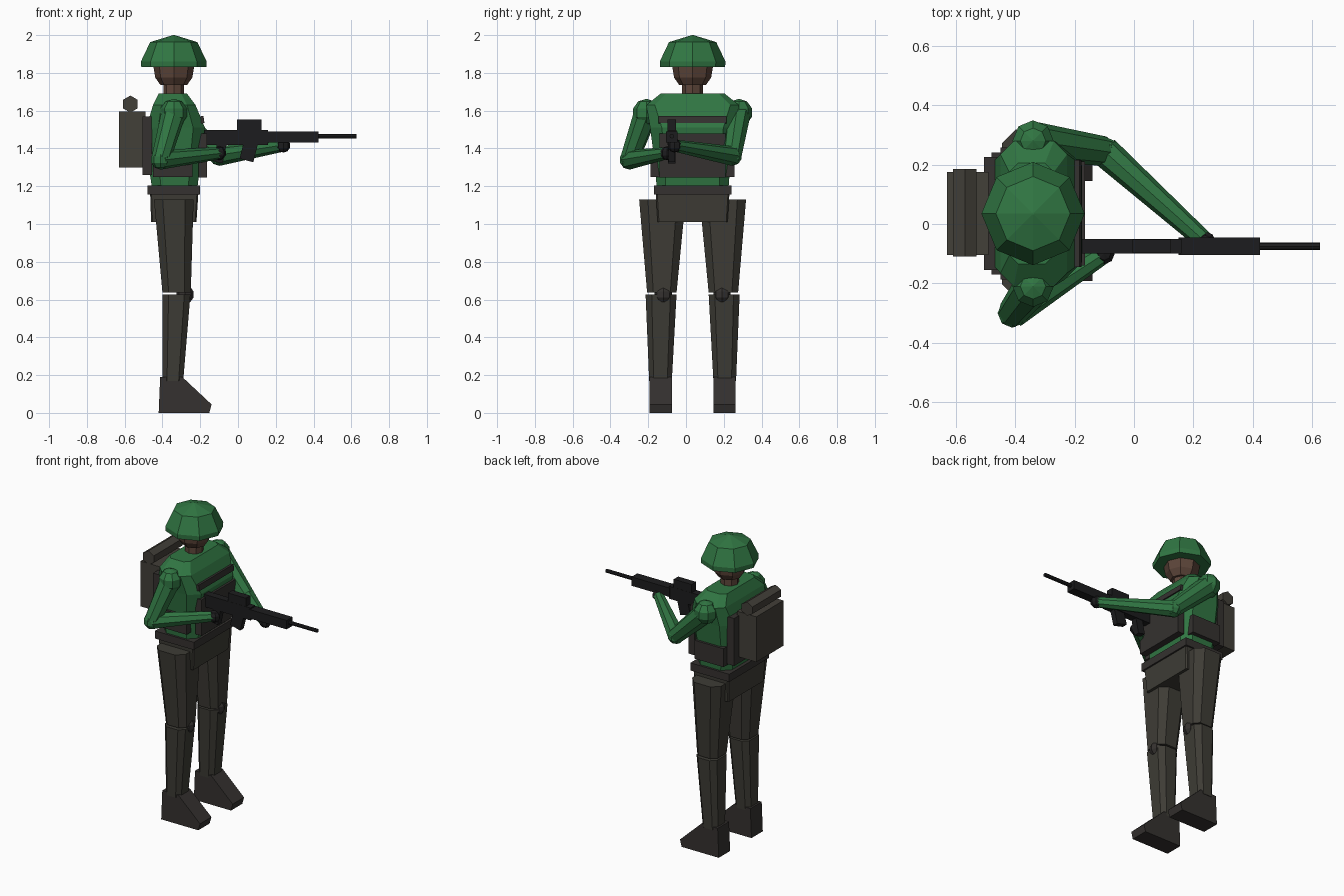
import bpy, bmesh, math
from mathutils import Vector, Matrix

if "Cube" in bpy.data.objects:
    bpy.data.objects.remove(bpy.data.objects["Cube"])

CY = 0.035   # body centre line in y
CX = -0.34   # helmet, head and shoulder line in x


def mat(name, rgb):
    m = bpy.data.materials.new(name)
    m.diffuse_color = (*rgb, 1)
    m.use_nodes = True
    m.node_tree.nodes["Principled BSDF"].inputs["Base Color"].default_value = m.diffuse_color
    return m


GREEN = mat("green_cloth", (0.03, 0.18, 0.055))
CLOTH = mat("dark_cloth", (0.048, 0.045, 0.036))
GEAR = mat("gear", (0.035, 0.031, 0.029))
PACK = mat("pack_canvas", (0.055, 0.05, 0.04))
SKIN = mat("skin", (0.11, 0.06, 0.042))
BLACK = mat("gunmetal", (0.012, 0.012, 0.013))


def finish(name, bm, material):
    bmesh.ops.recalc_face_normals(bm, faces=bm.faces)
    me = bpy.data.meshes.new(name)
    bm.to_mesh(me)
    bm.free()
    me.materials.append(material)
    ob = bpy.data.objects.new(name, me)
    bpy.context.collection.objects.link(ob)
    return ob


def skin_rings(name, rings, material):
    """Join rings of points into a closed solid."""
    bm = bmesh.new()
    loops = [[bm.verts.new(p) for p in r] for r in rings]
    n = len(loops[0])
    for a, b in zip(loops, loops[1:]):
        for i in range(n):
            bm.faces.new((a[i], a[(i + 1) % n], b[(i + 1) % n], b[i]))
    bm.faces.new(loops[0])
    bm.faces.new(loops[-1])
    return finish(name, bm, material)


def loft(name, sections, material, cy=CY, ch=0.25):
    """Chamfered rectangles; each section is z, x_min, x_max, y offset, half width."""
    rings = []
    for z, x0, x1, dy, hy in sections:
        cx, hx, y = (x0 + x1) / 2, (x1 - x0) / 2, cy + dy
        c = ch * 2 * min(hx, hy)
        pts = [(hx, hy - c), (hx - c, hy), (c - hx, hy), (-hx, hy - c),
               (-hx, c - hy), (c - hx, -hy), (hx - c, -hy), (hx, c - hy)]
        rings.append([(cx + px, y + py, z) for px, py in pts])
    return skin_rings(name, rings, material)


def lathe(name, profile, sides, material):
    rings = [[(CX + r * math.cos(2 * math.pi * i / sides),
               CY + r * math.sin(2 * math.pi * i / sides), z)
              for i in range(sides)] for r, z in profile]
    return skin_rings(name, rings, material)


def box(name, x, y, z, material, tilt=0):
    bm = bmesh.new()
    bmesh.ops.create_cube(bm, size=1)
    size = Vector((x[1] - x[0], y[1] - y[0], z[1] - z[0]))
    mid = Vector((sum(x), sum(y), sum(z))) / 2
    bm.transform(Matrix.Translation(mid) @ Matrix.Rotation(tilt, 4, 'Y')
                 @ Matrix.Diagonal(size).to_4x4())
    return finish(name, bm, material)


def rod(name, p, q, r1, r2, material, sides=8):
    p, q = Vector(p), Vector(q)
    bm = bmesh.new()
    bmesh.ops.create_cone(bm, cap_ends=True, segments=sides, radius1=r1,
                          radius2=r2, depth=(q - p).length)
    rot = (q - p).to_track_quat('Z', 'Y').to_matrix().to_4x4()
    bm.transform(Matrix.Translation((p + q) / 2) @ rot)
    return finish(name, bm, material)


def ball(name, c, r, material, squash=(1, 1, 1)):
    bm = bmesh.new()
    bmesh.ops.create_uvsphere(bm, u_segments=8, v_segments=5, radius=r)
    bm.transform(Matrix.Translation(c) @ Matrix.Diagonal(squash).to_4x4())
    return finish(name, bm, material)


# Helmet, head, neck
lathe("helmet", [(0.172, 1.83), (0.174, 1.86), (0.125, 1.963), (0.004, 2.0)], 8, GREEN)
lathe("head", [(0.07, 1.735), (0.098, 1.775), (0.108, 1.835)], 8, SKIN)
lathe("neck", [(0.055, 1.66), (0.055, 1.74)], 8, SKIN)

# Torso, belt, hips
loft("torso", [(1.19, -0.455, -0.215, 0, 0.19), (1.32, -0.475, -0.2, 0, 0.2),
               (1.51, -0.485, -0.175, 0, 0.225), (1.63, -0.45, -0.225, 0, 0.245),
               (1.69, -0.42, -0.27, 0, 0.17)], GREEN, ch=0.2)
box("belt", (-0.48, -0.2), (CY - 0.205, CY + 0.205), (1.155, 1.205), GEAR)
loft("hips", [(1.01, -0.46, -0.22, 0, 0.185), (1.16, -0.465, -0.21, 0, 0.195)], CLOTH, ch=0.03)

# Vest panels and pouches
box("chest_panel", (-0.21, -0.165), (-0.14, 0.21), (1.245, 1.48), GEAR)
box("chest_strap", (-0.215, -0.18), (-0.145, 0.215), (1.532, 1.57), GEAR, math.radians(-8))
box("back_panel", (-0.505, -0.455), (-0.155, 0.225), (1.26, 1.57), GEAR)
for s, side in ((-1, "right"), (1, "left")):
    ys = sorted((CY + s * 0.17, CY + s * 0.222))
    box(side + "_side_pouch", (-0.45, -0.24), ys, (1.25, 1.37), GEAR)

# Backpack and bedroll
box("backpack", (-0.63, -0.49), (CY - 0.14, CY + 0.14), (1.3, 1.595), PACK)
roll = rod("bedroll", (-0.57, -0.11, 1.635), (-0.57, 0.185, 1.635), 0.045, 0.045, PACK, 6)

# Legs, mirrored about the body centre line
for s, side in ((-1, "right"), (1, "left")):
    loft(side + "_thigh", [(0.637, -0.4, -0.25, s * 0.163, 0.078),
                           (1.13, -0.445, -0.235, s * 0.16, 0.123)], CLOTH, ch=0.22)
    loft(side + "_shin", [(0.17, -0.4, -0.29, s * 0.17, 0.06),
                          (0.627, -0.4, -0.252, s * 0.167, 0.082)], CLOTH, ch=0.22)
    ball(side + "_knee", (-0.28, CY + s * 0.155, 0.627), 0.048, GEAR)
    outline = [(-0.42, 0), (-0.412, 0.19), (-0.295, 0.19), (-0.14, 0.045), (-0.152, 0)]
    skin_rings(side + "_boot", [[(x, CY + s * d, z) for x, z in outline]
                                for d in (0.11, 0.227)], GEAR)

# Arms: shoulder, elbow, hand
arms = {"right": ((CX, -0.21, 1.59), (-0.41, -0.3, 1.34), (-0.1, -0.1, 1.375)),
        "left": ((CX, 0.28, 1.59), (-0.1, 0.245, 1.36), (0.24, -0.06, 1.415))}
for side, (a, b, c) in arms.items():
    ball(side + "_shoulder", a, 0.073, GREEN)
    rod(side + "_upper_arm", a, b, 0.065, 0.05, GREEN)
    ball(side + "_elbow", b, 0.052, GREEN)
    rod(side + "_forearm", b, c, 0.052, 0.032, GREEN)
    ball(side + "_hand", c, 0.037, BLACK)

# Rifle
GY = -0.075
for name, x, hw, z, tilt in (("receiver", (-0.19, 0.16), 0.024, (1.417, 1.498), 0),
                             ("handguard", (0.15, 0.425), 0.03, (1.432, 1.49), 0),
                             ("sight", (-0.005, 0.125), 0.023, (1.495, 1.552), 0),
                             ("magazine", (0.02, 0.095), 0.018, (1.335, 1.44), 0.25),
                             ("pistol_grip", (-0.12, -0.07), 0.02, (1.325, 1.43), 0.2)):
    box("rifle_" + name, x, (GY - hw, GY + hw), z, BLACK, tilt)
rod("rifle_barrel", (0.41, GY, 1.465), (0.627, GY, 1.465), 0.012, 0.012, BLACK)
